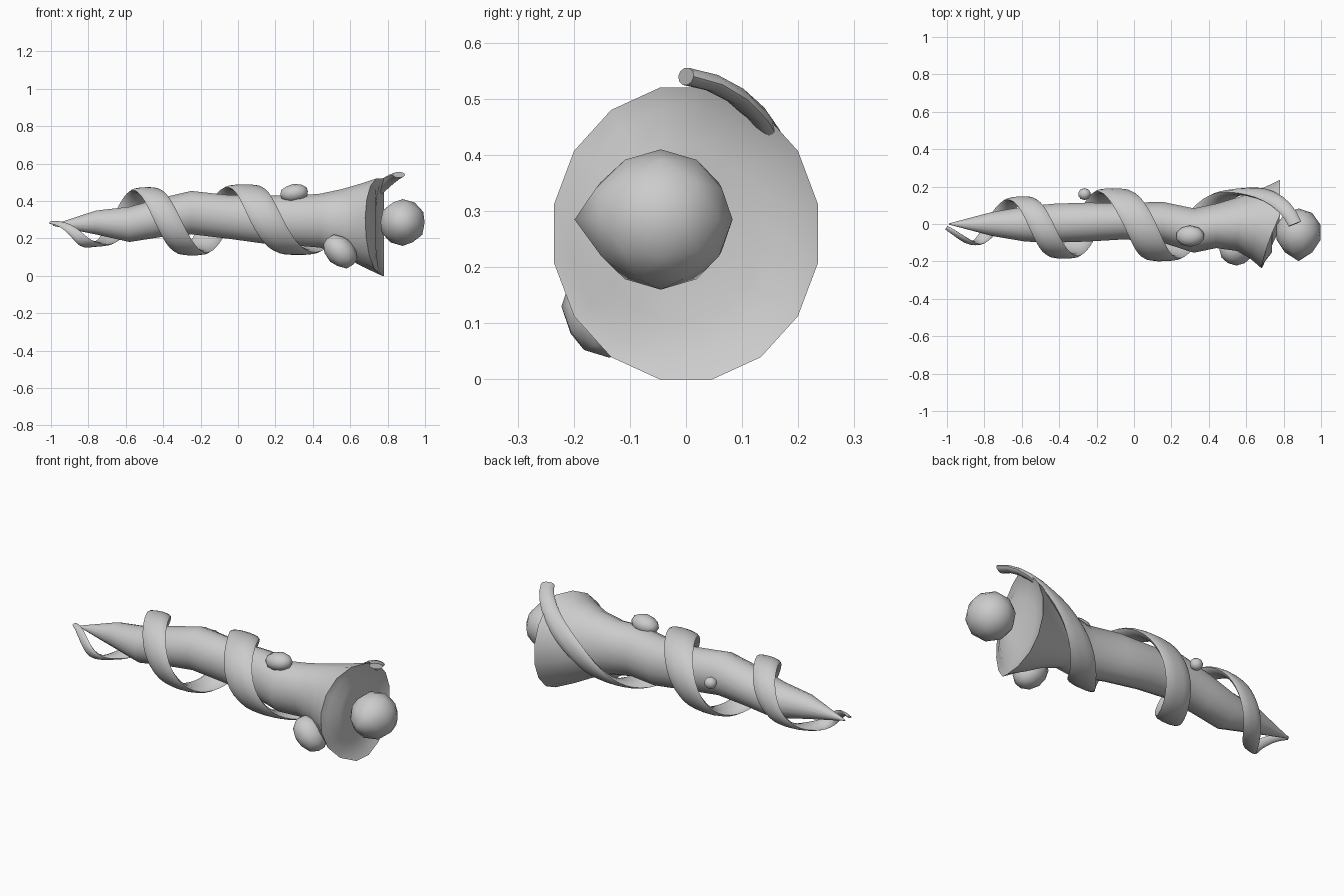
import bpy, bmesh, math
from mathutils import Vector, Matrix

if "Cube" in bpy.data.objects:
    bpy.data.objects.remove(bpy.data.objects["Cube"])

def finish(name, bm, angle=40):
    bmesh.ops.recalc_face_normals(bm, faces=bm.faces)
    me = bpy.data.meshes.new(name)
    bm.to_mesh(me)
    bm.free()
    ob = bpy.data.objects.new(name, me)
    bpy.context.collection.objects.link(ob)
    bpy.ops.object.select_all(action='DESELECT')
    ob.select_set(True)
    bpy.context.view_layer.objects.active = ob
    bpy.ops.object.shade_smooth_by_angle(angle=math.radians(angle))
    return ob

def loft(name, rings, angle=40):
    """Skin a list of closed point rings and cap both ends."""
    bm = bmesh.new()
    vs = [[bm.verts.new(p) for p in r] for r in rings]
    n = len(vs[0])
    for a, b in zip(vs, vs[1:]):
        for i in range(n):
            bm.faces.new((a[i], a[(i + 1) % n], b[(i + 1) % n], b[i]))
    bm.faces.new(vs[0])
    bm.faces.new(vs[-1])
    return finish(name, bm, angle)

def spline(keys, t):
    """Catmull-Rom through tuples, t in key units."""
    i = min(int(t), len(keys) - 2)
    u = t - i
    p = [keys[max(0, min(len(keys) - 1, i + k))] for k in (-1, 0, 1, 2)]
    return [0.5 * (2 * b + (c - a) * u + (2 * a - 5 * b + 4 * c - d) * u * u
                   + (3 * b - a - 3 * c + d) * u ** 3) for a, b, c, d in zip(*p)]

# Horn body: x, centre y, centre z, radius y, radius z, rim notch depth
profile = [
    (-0.99, 0.00, 0.27, 0.003, 0.003, 0), (-0.76, 0.00, 0.285, 0.065, 0.065, 0),
    (-0.58, 0.00, 0.275, 0.096, 0.096, 0), (-0.42, 0.005, 0.31, 0.106, 0.106, 0),
    (-0.25, 0.01, 0.338, 0.106, 0.118, 0), (-0.05, 0.015, 0.315, 0.099, 0.119, 0),
    (0.15, 0.01, 0.30, 0.111, 0.132, 0), (0.32, -0.035, 0.295, 0.121, 0.137, 0),
    (0.44, -0.01, 0.295, 0.121, 0.147, 0), (0.56, 0.00, 0.285, 0.147, 0.182, 0.01),
    (0.67, 0.00, 0.27, 0.187, 0.225, 0.05), (0.78, 0.00, 0.26, 0.24, 0.265, 0.10),
    # shallow face closing the mouth
    (0.757, 0.00, 0.26, 0.205, 0.227, 0.06), (0.742, -0.01, 0.26, 0.145, 0.16, 0.005),
    (0.735, -0.02, 0.26, 0.06, 0.06, 0)]
rings = []
for x, cy, cz, ry, rz, notch in profile:
    ring = []
    for i in range(16):
        a = 2 * math.pi * (i + 0.5) / 16
        dip = max(0, math.cos(a - math.radians(172))) ** 0.8   # notch on the front side
        ring.append((x - notch * dip, cy + ry * math.cos(a), cz + rz * math.sin(a)))
    rings.append(ring)
loft("horn_body", rings, 55)

# Spiral vine: one key per quarter turn: x, radius, centre z, half width, half thickness
keys = [
    (0.86, 0.25, 0.29, 0.036, 0.016), (0.55, 0.17, 0.29, 0.055, 0.019),
    (0.33, 0.165, 0.295, 0.068, 0.019), (0.155, 0.18, 0.295, 0.08, 0.02),
    (0.03, 0.175, 0.295, 0.08, 0.02), (-0.115, 0.172, 0.295, 0.075, 0.02),
    (-0.245, 0.168, 0.295, 0.068, 0.019), (-0.375, 0.168, 0.295, 0.066, 0.018),
    (-0.50, 0.165, 0.292, 0.063, 0.017), (-0.625, 0.13, 0.285, 0.054, 0.016),
    (-0.75, 0.105, 0.275, 0.042, 0.014), (-0.87, 0.10, 0.225, 0.028, 0.011),
    (-1.04, 0.03, 0.25, 0.008, 0.005)]

def vine_point(t):
    x, r, cz, w, h = spline(keys, t)
    a = t * math.pi / 2
    n = Vector((0, math.sin(a), math.cos(a)))
    return Vector((x, 0, cz)) + n * r, n, w, h

rings = []
end = 11.72
for s in range(97):
    t = end * s / 96
    p, n, w, h = vine_point(t)
    tan = (vine_point(t + 0.02)[0] - vine_point(max(0, t - 0.02))[0]).normalized()
    n = (n - tan * n.dot(tan)).normalized()
    b = tan.cross(n)
    rings.append([p + b * w * math.cos(q) + n * h * math.sin(q)
                  for q in (2 * math.pi * i / 10 for i in range(10))])
loft("spiral_vine", rings, 50)

# Rounded lumps
def lump(name, loc, size, rot=0, nub=0):
    bm = bmesh.new()
    bmesh.ops.create_icosphere(bm, subdivisions=2, radius=1)
    for v in bm.verts:
        d = max(0, v.co.dot(Vector((0, -1, 0.05))))
        v.co += Vector((0, -nub, 0)) * d ** 10
    m = Matrix.Translation(loc) @ Matrix.Rotation(math.radians(rot), 4, 'Y') @ Matrix.Diagonal((*size, 1))
    bm.transform(m)
    finish(name, bm)

lump("mouth_ball", (0.88, -0.045, 0.285), (0.124, 0.128, 0.125), nub=0.2)
lump("top_bud", (0.30, -0.065, 0.442), (0.078, 0.057, 0.049), -8)
lump("lower_bud", (0.547, -0.137, 0.13), (0.104, 0.085, 0.077), 45)
lump("rear_bud", (-0.265, 0.16, 0.348), (0.034, 0.032, 0.032))
